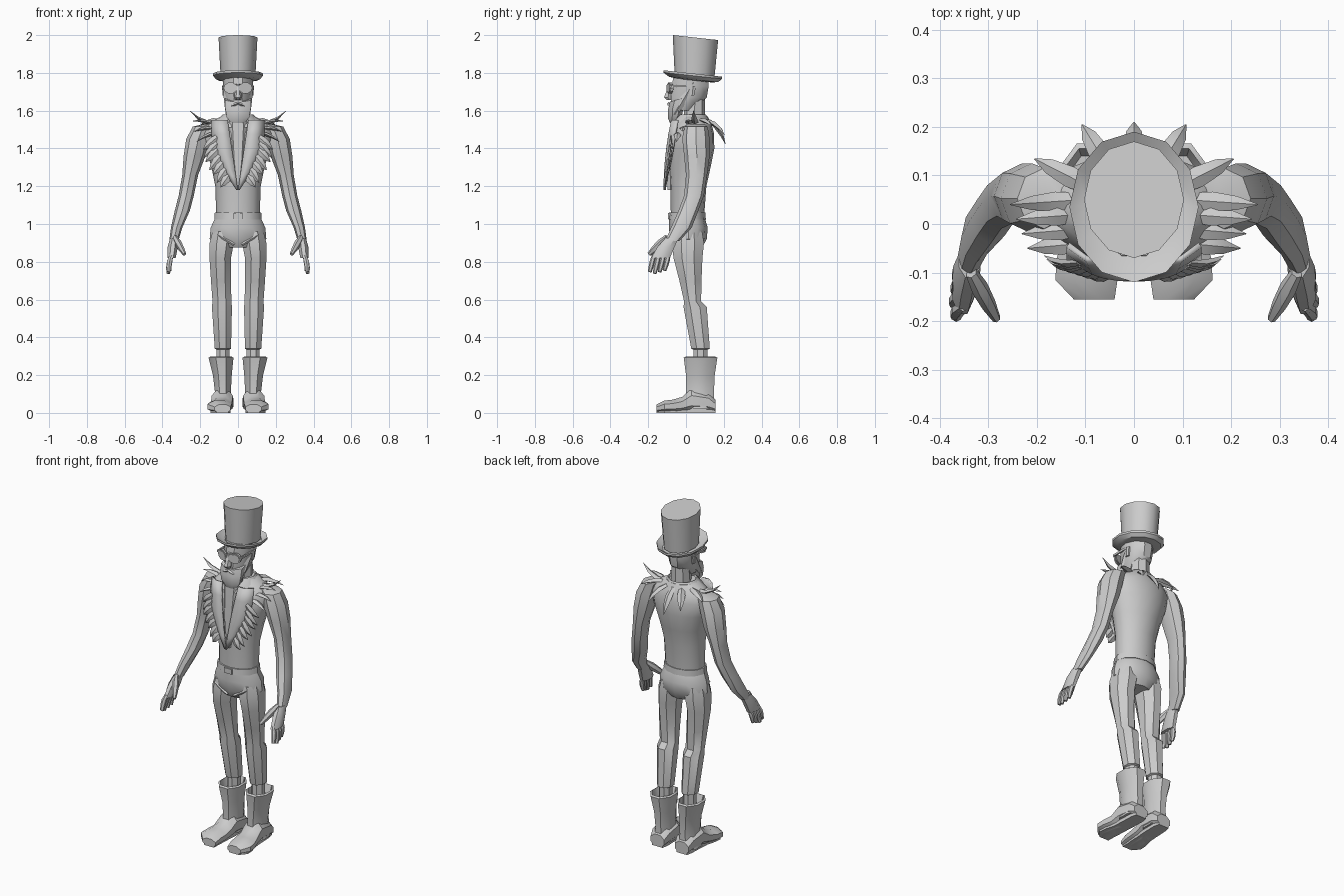
import bpy, bmesh, math
from mathutils import Vector

cube = bpy.data.objects.get("Cube")
if cube:
    bpy.data.objects.remove(cube)

GREY = (.6, .6, .6, 1)
grey = bpy.data.materials.new("plain grey")
grey.use_nodes = True
grey.diffuse_color = GREY
grey.node_tree.nodes["Principled BSDF"].inputs["Base Color"].default_value = GREY

RIGHTWARD, BACKWARD, UPWARD = Vector((1, 0, 0)), Vector((0, 1, 0)), Vector((0, 0, 1))


def finish(name, bm, mirror=False):
    """Turn a bmesh into a shaded object, mirrored to the other side if asked."""
    bmesh.ops.recalc_face_normals(bm, faces=bm.faces)
    mesh = bpy.data.meshes.new(name)
    bm.to_mesh(mesh)
    bm.free()
    mesh.materials.append(grey)
    part = bpy.data.objects.new(name, mesh)
    bpy.context.collection.objects.link(part)
    if mirror:
        part.modifiers.new("Mirror", 'MIRROR').use_mirror_merge = False
    bpy.ops.object.select_all(action='DESELECT')
    part.select_set(True)
    bpy.context.view_layer.objects.active = part
    bpy.ops.object.shade_smooth_by_angle(angle=math.radians(35))
    return part


def loft(bm, rings):
    """Skin a list of point rings and cap both ends."""
    loops = [[bm.verts.new(point) for point in ring] for ring in rings]
    count = len(loops[0])
    for lower, upper in zip(loops, loops[1:]):
        for i in range(count):
            j = (i + 1) % count
            bm.faces.new((lower[i], lower[j], upper[j], upper[i]))
    bm.faces.new(loops[0])
    bm.faces.new(loops[-1])


def oval(centre, u, v, sides, flat=False):
    """Ring of points; flat rings rest on their sides instead of their corners."""
    grow = 1 / math.cos(math.pi / sides) if flat else 1
    turns = [math.tau * (i + flat / 2) / sides for i in range(sides)]
    return [centre + grow * (u * math.cos(t) + v * math.sin(t)) for t in turns]


def at(height, half, front, back, x=0):
    """Horizontal section: centre, half width and half depth."""
    return Vector((x, (front + back) / 2, height)), half, (back - front) / 2


def column(name, sections, sides=12, mirror=False, flat=False, tilt=0):
    bm = bmesh.new()
    lean = BACKWARD + UPWARD * tilt
    loft(bm, [oval(centre, RIGHTWARD * half, lean * depth, sides, flat)
              for centre, half, depth in sections])
    return finish(name, bm, mirror)


def spike(bm, base, tip, width, thick, facing, bow=0, blunt=.05, sides=4):
    """Blade or finger from base to tip, swollen near the root."""
    base, tip, facing = Vector(base), Vector(tip), Vector(facing).normalized()
    along = (tip - base).normalized()
    across = along.cross(facing).normalized()
    outward = across.cross(along)
    loft(bm, [oval(base.lerp(tip, s) + facing * bow * 4 * s * (1 - s),
                   across * width * swell, outward * thick * swell, sides)
              for s, swell in ((0, .7), (.35, 1), (.7, .7 + blunt * .3), (1, blunt))])


def box(name, centre, size, mirror=False):
    bm = bmesh.new()
    bmesh.ops.create_cube(bm, size=1)
    bmesh.ops.scale(bm, vec=size, verts=bm.verts)
    bmesh.ops.translate(bm, vec=centre, verts=bm.verts)
    return finish(name, bm, mirror)


# Hat: crown and rolled brim, both tilted towards the back
column("hat_crown", [at(1.78, half=.092, front=-.06, back=.15),
                     at(1.987, half=.103, front=-.07, back=.17)], tilt=-.11)
column("hat_brim", [at(1.76, half=.09, front=-.05, back=.13),
                    at(1.765, half=.115, front=-.09, back=.17),
                    at(1.785, half=.133, front=-.12, back=.19),
                    at(1.797, half=.133, front=-.12, back=.19),
                    at(1.775, half=.1, front=-.08, back=.16)], tilt=-.11)

# Head, neck and beard
column("head", [at(1.79, half=.08, front=-.07, back=.12),
                at(1.73, half=.08, front=-.08, back=.125),
                at(1.67, half=.072, front=-.085, back=.115),
                at(1.64, half=.066, front=-.085, back=.08),
                at(1.6, half=.05, front=-.07, back=.04)], sides=10)
column("neck", [at(1.7, half=.05, front=0, back=.1),
                at(1.5, half=.06, front=-.02, back=.1)], sides=8)
column("beard", [at(1.66, half=.068, front=-.085, back=0),
                 at(1.62, half=.068, front=-.095, back=-.01),
                 at(1.57, half=.06, front=-.095, back=-.02),
                 at(1.54, half=.04, front=-.085, back=-.045)], sides=8, flat=True, tilt=.3)
bm = bmesh.new()
spike(bm, (.068, .04, 1.75), (.056, -.06, 1.58), width=.022, thick=.014, facing=RIGHTWARD, blunt=.6)
finish("sideburn", bm, mirror=True)
bm = bmesh.new()
spike(bm, (0, -.092, 1.64), (.035, -.088, 1.625), width=.008, thick=.01, facing=-BACKWARD, blunt=.4)
finish("moustache", bm, mirror=True)
column("nose", [at(1.74, half=.012, front=-.09, back=-.07),
                at(1.67, half=.02, front=-.12, back=-.07),
                at(1.656, half=.014, front=-.105, back=-.07)], sides=6)
column("ear", [at(1.73, half=.01, front=.02, back=.055, x=.075),
               at(1.68, half=.008, front=.02, back=.045, x=.073)], sides=6, mirror=True)

# Spectacles: a rim with a slightly prouder lens inside it
bm = bmesh.new()
for depth, radius in ((.006, .036), (.01, .029)):
    loft(bm, [oval(Vector((.04, -.085 + face * depth, 1.72)),
                   (RIGHTWARD + BACKWARD * .3) * radius, UPWARD * radius * .85, sides=10)
              for face in (-1, 1)])
finish("spectacle_lens", bm, mirror=True)
box("spectacle_bridge", centre=(0, -.095, 1.73), size=(.02, .01, .01))
box("spectacle_arm", centre=(.078, -.025, 1.73), size=(.008, .11, .012), mirror=True)

# Torso with sloping shoulders, and the collar around the neck
column("torso", [at(1.03, half=.115, front=-.08, back=.095),
                 at(1.2, half=.12, front=-.083, back=.108),
                 at(1.3, half=.14, front=-.09, back=.13),
                 at(1.4, half=.17, front=-.09, back=.15),
                 at(1.48, half=.19, front=-.08, back=.148),
                 at(1.53, half=.16, front=-.06, back=.135),
                 at(1.57, half=.09, front=-.04, back=.115)], sides=16)
column("collar", [at(1.51, half=.135, front=-.085, back=.135),
                  at(1.55, half=.11, front=-.07, back=.125),
                  at(1.58, half=.08, front=-.045, back=.11),
                  at(1.55, half=.06, front=-.03, back=.1)], sides=10)
column("shirt_front", [at(1.18, half=.01, front=-.1, back=-.06),
                       at(1.34, half=.04, front=-.1, back=-.05),
                       at(1.54, half=.06, front=-.085, back=-.02)], sides=6)

# Open lapels widening upwards from one low point
bm = bmesh.new()
strips = []
for step in range(6):
    s = step / 5
    inner, outer = .055 * s, .006 + .13 * min(1, 1.8 * s)
    y, z = -.113 + .04 * s * s, 1.18 + .37 * s
    strips.append([bm.verts.new(p) for p in ((inner, y, z), ((inner + outer) / 2, y, z),
                                             (outer, y + .03 * min(1, 2 * s), z))])
for lower, upper in zip(strips, strips[1:]):
    for k in range(2):
        bm.faces.new((lower[k], lower[k + 1], upper[k + 1], upper[k]))
lapel = finish("lapel", bm, mirror=True)
solid = lapel.modifiers.new("Thickness", 'SOLIDIFY')
solid.thickness = .012
solid.offset = 0

# Feather trim down the lapel edges and over the shoulders
bm = bmesh.new()
for i in range(7):
    s = i / 6
    root = Vector((.11 - .09 * max(0, s - .3), -.08 - .022 * s, 1.46 - .2 * s))
    reach = Vector((.075 - .03 * s, .015 - .02 * s, -.065 - .01 * (i % 2)))
    spike(bm, root, root + reach, width=.022, thick=.008, facing=-BACKWARD, bow=.008)
for i in range(4):
    spike(bm, (.11, .05 - .03 * i, 1.54 - .02 * i), (.255 - .012 * i, .04 - .03 * i, 1.6 - .055 * i),
          width=.02, thick=.01, facing=UPWARD, bow=.012 if i else -.025)
finish("feather_trim", bm, mirror=True)

# Feathers fanned round the back of the collar
bm = bmesh.new()
for i in range(-2, 3):
    out = Vector((math.sin(.55 * i), math.cos(.55 * i), 0))
    middle = BACKWARD * .03
    spike(bm, middle + out * .09 + UPWARD * 1.55,
          middle + out * (.18 + .025 * abs(i)) + UPWARD * (1.42 + .05 * abs(i)),
          width=.022, thick=.012, facing=out + UPWARD, bow=.014)
finish("back_feathers", bm)

# Arms with rounded shoulders, swinging forwards below the elbow
column("arm", [at(1.53, half=.03, front=.01, back=.1, x=.15),
               at(1.515, half=.055, front=-.01, back=.115, x=.185),
               at(1.45, half=.064, front=-.02, back=.125, x=.21),
               at(1.36, half=.058, front=-.01, back=.125, x=.23),
               at(1.26, half=.042, front=0, back=.112, x=.253),
               at(1.15, half=.04, front=-.01, back=.095, x=.274),
               at(1.07, half=.04, front=-.04, back=.065, x=.295),
               at(.98, half=.03, front=-.08, back=.03, x=.325),
               at(.91, half=.024, front=-.11, back=-.035, x=.34)], sides=8, mirror=True)

# Hands with four fingers and a thumb
column("palm", [at(.925, half=.022, front=-.11, back=-.04, x=.338),
                at(.88, half=.027, front=-.15, back=-.06, x=.345),
                at(.82, half=.022, front=-.185, back=-.085, x=.352)], sides=8, mirror=True, flat=True)
bm = bmesh.new()
for i in range(4):
    y, short = -.17 + .026 * i, abs(i - 1)
    spike(bm, (.352, y, .835), (.37 - .004 * short, y - .022, .738 + .008 * short),
          width=.014, thick=.015, facing=RIGHTWARD, bow=.005, blunt=.7, sides=6)
spike(bm, (.335, -.1, .93), (.283, -.195, .84), width=.022, thick=.018,
      facing=RIGHTWARD, blunt=.5, sides=6)
finish("fingers", bm, mirror=True)

# Belt and trousers
column("belt", [at(1.025, half=.125, front=-.093, back=.105),
                at(1.06, half=.123, front=-.09, back=.103)])
box("belt_buckle", centre=(0, -.09, 1.042), size=(.05, .012, .03))
column("trouser_seat", [at(1.03, half=.122, front=-.09, back=.1),
                        at(.98, half=.145, front=-.09, back=.115),
                        at(.92, half=.15, front=-.085, back=.11),
                        at(.875, half=.08, front=-.06, back=.085)])
column("trouser_leg", [at(.96, half=.055, front=-.065, back=.085, x=.08),
                       at(.9, half=.064, front=-.075, back=.095, x=.086),
                       at(.82, half=.057, front=-.066, back=.087, x=.094),
                       at(.7, half=.053, front=-.035, back=.082, x=.09),
                       at(.59, half=.05, front=-.01, back=.08, x=.085),
                       at(.56, half=.053, front=-.013, back=.11, x=.085),
                       at(.34, half=.043, front=.028, back=.126, x=.08),
                       at(.335, half=.034, front=.04, back=.115, x=.08),
                       at(.25, half=.034, front=.04, back=.115, x=.08)],
       sides=8, mirror=True, flat=True)
bm = bmesh.new()
spike(bm, (.02, -.072, .89), (.11, -.072, .945), width=.01, thick=.008, facing=-BACKWARD)
finish("trouser_fold", bm, mirror=True)

# Boots: flared shaft with an open cuff
column("boot_shaft", [at(.02, half=.055, front=0, back=.15, x=.083),
                      at(.11, half=.042, front=0, back=.148, x=.08),
                      at(.2, half=.05, front=0, back=.152, x=.083),
                      at(.292, half=.066, front=-.012, back=.166, x=.09),
                      at(.298, half=.057, front=0, back=.155, x=.09),
                      at(.25, half=.045, front=.015, back=.14, x=.09)],
       sides=8, mirror=True, flat=True)

# Foot and sole share their outline from heel to toe
upper, sole = [], []
for y, x, half, height in ((.155, .08, .045, .07), (.12, .08, .055, .11), (.03, .083, .056, .13),
                           (-.02, .087, .056, .085), (-.07, .095, .064, .07),
                           (-.115, .098, .064, .065), (-.155, .082, .042, .045)):
    for rings, tall, sides in ((upper, height, 8), (sole, .02, 4)):
        spread = half if sides == 8 else half * .75
        rings.append(oval(Vector((x, y, tall / 2)), RIGHTWARD * spread, UPWARD * tall / 2, sides, flat=True))
for name, rings in (("boot_foot", upper), ("boot_sole", sole)):
    bm = bmesh.new()
    loft(bm, rings)
    finish(name, bm, mirror=True)
